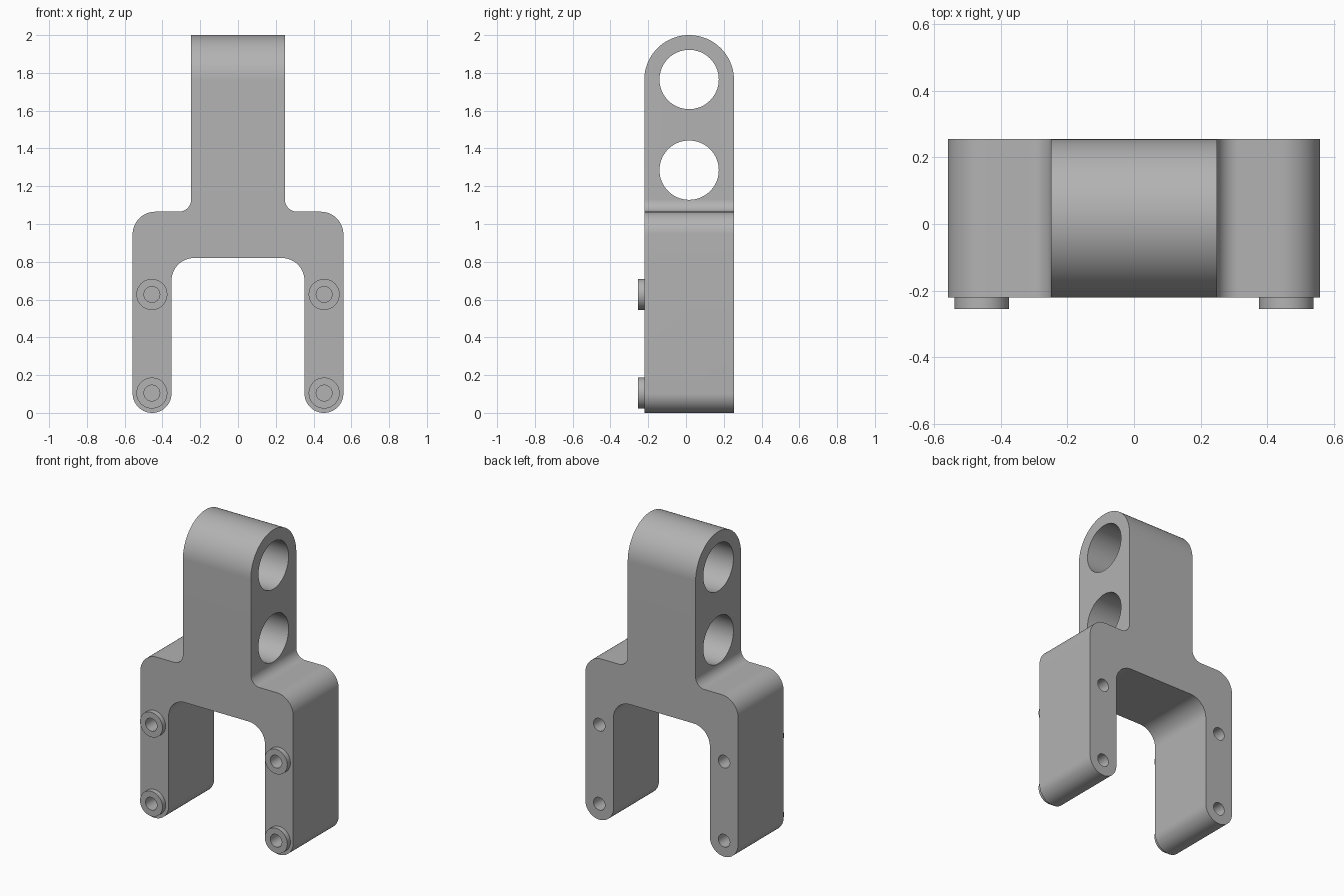
import bpy, bmesh
from math import pi, cos, sin, radians
from mathutils import Vector, Matrix

if "Cube" in bpy.data.objects:
    bpy.data.objects.remove(bpy.data.objects["Cube"], do_unlink=True)

FRONT, BACK = -0.221, 0.254          # body faces in y
MID, ROUND = (FRONT + BACK) / 2, (BACK - FRONT) / 2
LEG_X, PIN_Z = 0.456, (0.105, 0.627)

metal = bpy.data.materials.new("plain grey")
metal.use_nodes = True
grey = (0.45, 0.45, 0.45, 1)
metal.diffuse_color = grey
metal.node_tree.nodes["Principled BSDF"].inputs["Base Color"].default_value = grey


def make_object(name, bm):
    bmesh.ops.recalc_face_normals(bm, faces=bm.faces)
    mesh = bpy.data.meshes.new(name)
    bm.to_mesh(mesh)
    bm.free()
    mesh.materials.append(metal)
    obj = bpy.data.objects.new(name, mesh)
    bpy.context.collection.objects.link(obj)
    return obj


def prism(name, points, push):
    """Extrude a closed outline along a vector."""
    bm = bmesh.new()
    face = bm.faces.new([bm.verts.new(p) for p in points])
    new = bmesh.ops.extrude_face_region(bm, geom=[face])["geom"]
    bmesh.ops.translate(bm, vec=push, verts=[v for v in new if isinstance(v, bmesh.types.BMVert)])
    return make_object(name, bm)


def rod(name, radius, start, end, segments):
    """Cylinder between two points."""
    a, b = Vector(start), Vector(end)
    turn = (b - a).to_track_quat("Z", "Y").to_matrix().to_4x4()
    bm = bmesh.new()
    bmesh.ops.create_cone(bm, cap_ends=True, segments=segments, radius1=radius, radius2=radius,
                          depth=(b - a).length, matrix=Matrix.Translation((a + b) / 2) @ turn)
    return make_object(name, bm)


def fillet(corners, steps=16):
    """Round each (x, z, radius) corner of an outline with an arc."""
    out = []
    for i, (x, z, r) in enumerate(corners):
        p = Vector((x, z))
        if not r:
            out.append(p)
            continue
        u = (Vector(corners[i - 1][:2]) - p).normalized()
        v = (Vector(corners[(i + 1) % len(corners)][:2]) - p).normalized()
        for k in range(steps + 1):   # right-angled corners only
            t = k / steps * pi / 2
            out.append(p + u * r * (1 - sin(t)) + v * r * (1 - cos(t)))
    return out


def combine(target, tool, operation):
    mod = target.modifiers.new(operation, "BOOLEAN")
    mod.operation, mod.object, mod.solver = operation, tool, "EXACT"
    bpy.context.view_layer.objects.active = target
    bpy.ops.object.modifier_apply(modifier=mod.name)
    bpy.data.objects.remove(tool, do_unlink=True)


# Forked front outline: right half, then mirrored
half = fillet([(0, 2.1, 0), (0.248, 2.1, 0), (0.248, 1.065, 0.065), (0.558, 1.065, 0.12),
               (0.558, 0, 0.103), (0.352, 0, 0.103), (0.352, 0.82, 0.12), (0, 0.82, 0)])
half = [p for i, p in enumerate(half) if i == 0 or (p - half[i - 1]).length > 1e-4]
outline = half + [Vector((-p.x, p.y)) for p in reversed(half[1:-1])]
bracket = prism("fork_bracket", [(p.x, FRONT, p.y) for p in outline], (0, BACK - FRONT, 0))

# Rounded top of the neck
arc = [(-1, MID + ROUND * cos(k * pi / 48), 2 - ROUND + ROUND * sin(k * pi / 48)) for k in range(49)]
side = [(-1, BACK, -0.1)] + arc + [(-1, FRONT, -0.1)]
combine(bracket, prism("side_limit", side, (2, 0, 0)), "INTERSECT")

# Two large cross bores
for z in (1.285, 1.765):
    combine(bracket, rod("bore", 0.157, (-1, MID, z), (1, MID, z), 64), "DIFFERENCE")

# Raised bosses in front, with blind holes front and back
for x in (-LEG_X, LEG_X):
    for z in PIN_Z:
        combine(bracket, rod("boss", 0.082, (x, -0.254, z), (x, FRONT + 0.03, z), 48), "UNION")
        combine(bracket, rod("front_hole", 0.042, (x, -0.3, z), (x, -0.1, z), 32), "DIFFERENCE")
        combine(bracket, rod("back_hole", 0.042, (x, 0.1, z), (x, 0.3, z), 32), "DIFFERENCE")

bpy.ops.object.select_all(action="DESELECT")
bracket.select_set(True)
bpy.context.view_layer.objects.active = bracket
bpy.ops.object.shade_smooth_by_angle(angle=radians(30))
